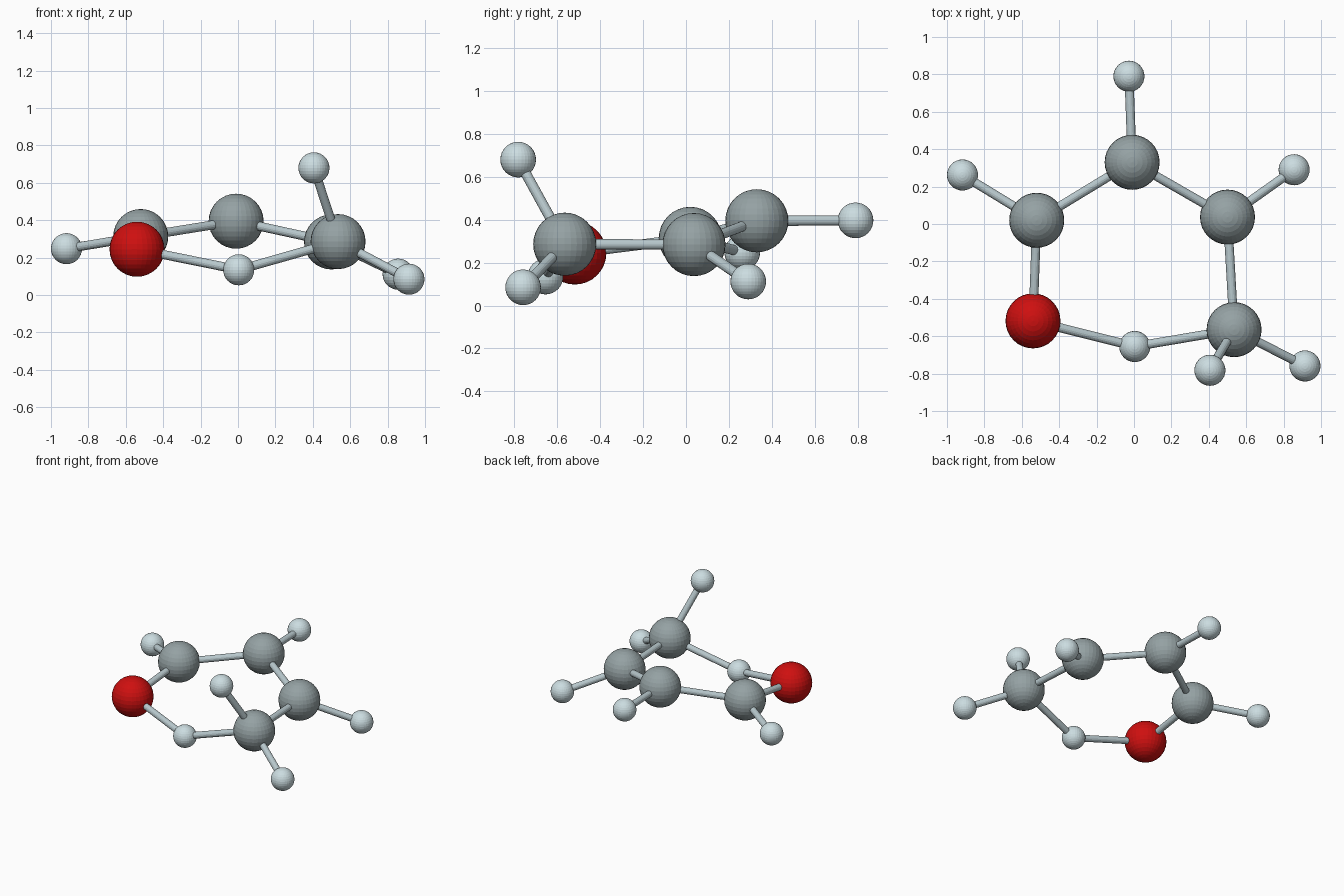
import bpy
from mathutils import Vector

if "Cube" in bpy.data.objects:
    bpy.data.objects.remove(bpy.data.objects["Cube"])


def colour(name, rgb):
    m = bpy.data.materials.new(name)
    m.diffuse_color = (*rgb, 1)
    m.use_nodes = True
    m.node_tree.nodes["Principled BSDF"].inputs["Base Color"].default_value = m.diffuse_color
    return m


DARK = colour("carbon_grey", (0.30, 0.36, 0.37))
PALE = colour("hydrogen_pale", (0.60, 0.72, 0.75))
RED = colour("oxygen_red", (0.62, 0.005, 0.005))
BOND = colour("bond_grey", (0.48, 0.58, 0.61))
BIG, SMALL, BOND_R = 0.147, 0.083, 0.024

# Atom centres
carbons = {
    "carbon_left": (-0.52, 0.02, 0.313),
    "carbon_back": (-0.01, 0.33, 0.395),
    "carbon_right": (0.50, 0.037, 0.284),
    "carbon_front": (0.535, -0.565, 0.286),
}
oxygens = {"oxygen": (-0.54, -0.518, 0.245)}
hydrogens = {
    "hydrogen_left": (-0.917, 0.262, 0.248),
    "hydrogen_back": (-0.027, 0.79, 0.397),
    "hydrogen_right": (0.856, 0.29, 0.112),
    "hydrogen_bridge": (0.004, -0.655, 0.135),
    "hydrogen_upper": (0.406, -0.782, 0.68),
    "hydrogen_lower": (0.914, -0.759, 0.085),
}

# Balls
atoms = {}
for group, radius, mat in ((carbons, BIG, DARK), (oxygens, BIG, RED), (hydrogens, SMALL, PALE)):
    for name, pos in group.items():
        bpy.ops.mesh.primitive_uv_sphere_add(segments=32, ring_count=16, radius=radius, location=pos)
        ball = bpy.context.object
        ball.name = name
        ball.data.materials.append(mat)
        atoms[name] = Vector(pos)

# Rods: closed ring, then the outer hydrogens
ring = ["carbon_left", "carbon_back", "carbon_right", "carbon_front", "hydrogen_bridge", "oxygen"]
bonds = list(zip(ring, ring[1:] + ring[:1]))
bonds += [(f"carbon_{s}", f"hydrogen_{s}") for s in ("left", "back", "right")]
bonds += [("carbon_front", f"hydrogen_{s}") for s in ("upper", "lower")]

for a, b in bonds:
    d = atoms[b] - atoms[a]
    bpy.ops.mesh.primitive_cylinder_add(vertices=16, radius=BOND_R, depth=d.length,
                                        location=(atoms[a] + atoms[b]) / 2)
    rod = bpy.context.object
    rod.rotation_euler = d.to_track_quat('Z', 'Y').to_euler()
    rod.name = f"bond_{a}_{b}"
    rod.data.materials.append(BOND)
